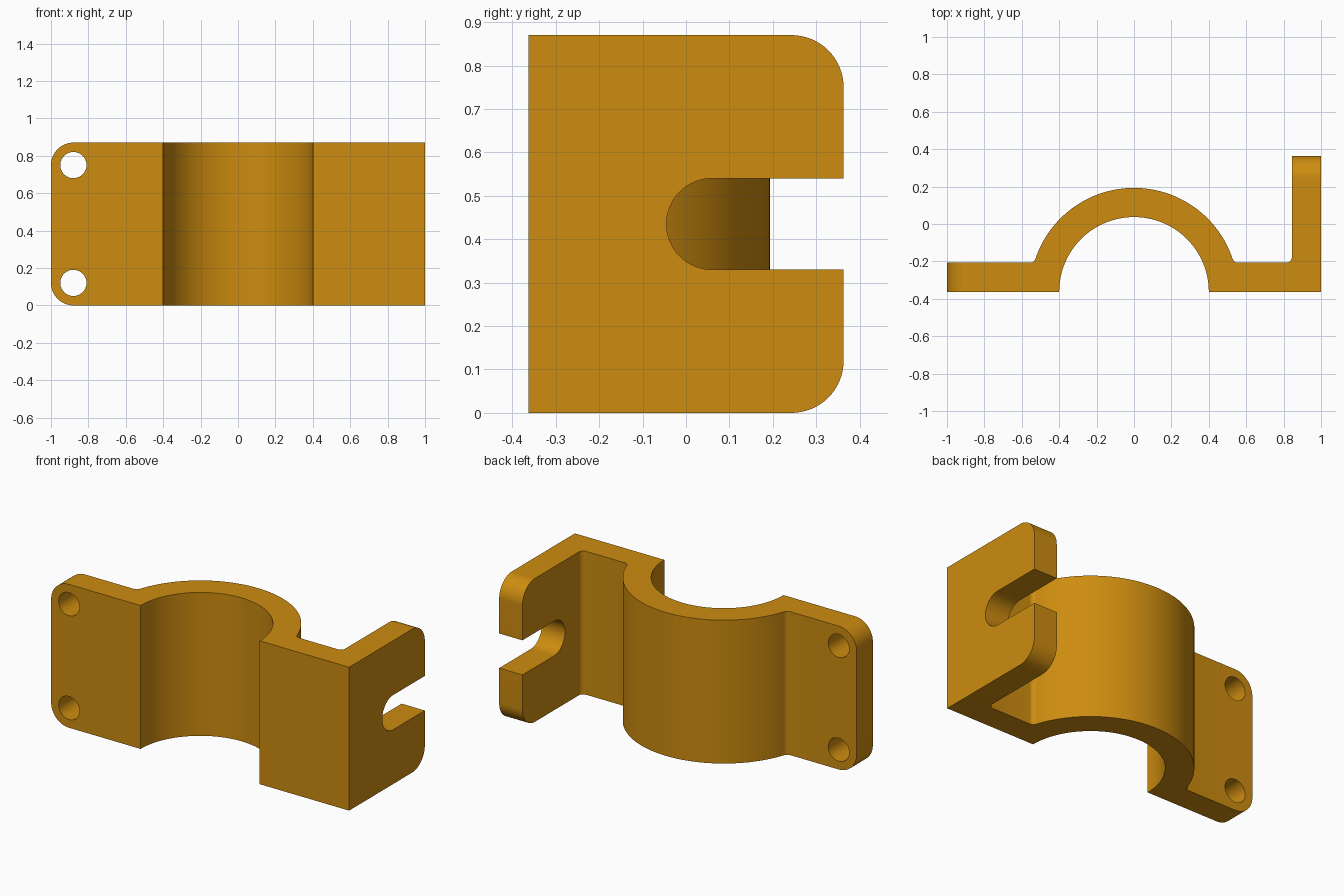
import bpy, bmesh, math
from mathutils import Vector

if "Cube" in bpy.data.objects:
    bpy.data.objects.remove(bpy.data.objects["Cube"], do_unlink=True)

H = 0.87                        # height
FRONT, BACK = -0.363, 0.363     # depth limits
T = 0.156                       # wall thickness
R_IN, R_OUT = 0.40, 0.556       # saddle radii, centred on the front plane
FILLET = 0.03
CORNER = 0.12                   # rounding of the plate and arm corners

orange = bpy.data.materials.new("orange")
orange.use_nodes = True
colour = (0.61, 0.262, 0.005, 1)
orange.diffuse_color = colour
orange.node_tree.nodes["Principled BSDF"].inputs["Base Color"].default_value = colour


def arc(cx, cy, r, a0, a1, n):
    """Points on an arc, angles in radians."""
    return [(cx + r * math.cos(a0 + (a1 - a0) * i / n),
             cy + r * math.sin(a0 + (a1 - a0) * i / n)) for i in range(n + 1)]


def prism(name, pts, to3d, direction):
    """Extrude a closed 2D outline along a direction."""
    bm = bmesh.new()
    face = bm.faces.new([bm.verts.new(to3d(u, v)) for u, v in pts])
    out = bmesh.ops.extrude_face_region(bm, geom=[face], use_keep_orig=True)
    moved = [g for g in out["geom"] if isinstance(g, bmesh.types.BMVert)]
    bmesh.ops.translate(bm, verts=moved, vec=direction)
    bmesh.ops.recalc_face_normals(bm, faces=bm.faces)
    mesh = bpy.data.meshes.new(name)
    bm.to_mesh(mesh)
    bm.free()
    mesh.materials.append(orange)
    ob = bpy.data.objects.new(name, mesh)
    bpy.context.collection.objects.link(ob)
    return ob


# Plan outline: plate, half-round saddle, plate and upright arm
pi = math.pi
plate_y = FRONT + T
fx = math.sqrt((R_OUT + FILLET) ** 2 - (T + FILLET) ** 2)
fy = plate_y + FILLET
a = math.atan2(T + FILLET, fx)          # where saddle meets its fillet
arm_x = 1 - T
outline = [(-1, FRONT)]
outline += arc(0, FRONT, R_IN, pi, 0, 64)
outline += [(1, FRONT), (1, BACK), (arm_x, BACK)]
outline += arc(arm_x - FILLET, fy, FILLET, 0, -pi / 2, 10)
outline += arc(fx, fy, FILLET, -pi / 2, a - pi, 10)
outline += arc(0, FRONT, R_OUT, a, pi - a, 64)[1:-1]
outline += arc(-fx, fy, FILLET, -a, -pi / 2, 10)
outline += [(-1, plate_y)]
bracket = prism("clamp_bracket", outline, lambda u, v: (u, v, 0), Vector((0, 0, H)))

# Round the outer corners of the plate and the arm
bm = bmesh.new()
bm.from_mesh(bracket.data)
corners = [e for e in bm.edges
           if abs(e.verts[0].co.z - e.verts[1].co.z) < 1e-4
           and (all(v.co.x < -0.999 for v in e.verts)
                or all(v.co.y > BACK - 0.001 for v in e.verts))]
bmesh.ops.bevel(bm, geom=corners, offset=CORNER, offset_type='OFFSET',
                segments=16, profile=0.5, affect='EDGES')
bmesh.ops.recalc_face_normals(bm, faces=bm.faces)
bm.to_mesh(bracket.data)
bm.free()

# Cutters: two bolt holes and the open slot in the arm
cutters = []
for z in (CORNER, H - CORNER):
    cutters.append(prism("bolt_hole_cutter", arc(-1 + CORNER, z, 0.07, 0, 2 * pi, 48)[:-1],
                         lambda u, v: (u, -0.5, v), Vector((0, 0.45, 0))))
slot = arc(0.06, H / 2, 0.105, pi / 2, 3 * pi / 2, 32)
slot += [(0.5, H / 2 - 0.105), (0.5, H / 2 + 0.105)]
cutters.append(prism("slot_cutter", slot, lambda u, v: (0.75, u, v), Vector((0.4, 0, 0))))

bpy.ops.object.select_all(action='DESELECT')
bpy.context.view_layer.objects.active = bracket
bracket.select_set(True)
for cutter in cutters:
    cutter.hide_render = True
    mod = bracket.modifiers.new("cut", 'BOOLEAN')
    mod.operation, mod.solver, mod.object = 'DIFFERENCE', 'EXACT', cutter
    bpy.ops.object.modifier_apply(modifier=mod.name)
    bpy.data.objects.remove(cutter, do_unlink=True)

bpy.ops.object.shade_smooth_by_angle(angle=math.radians(25))
